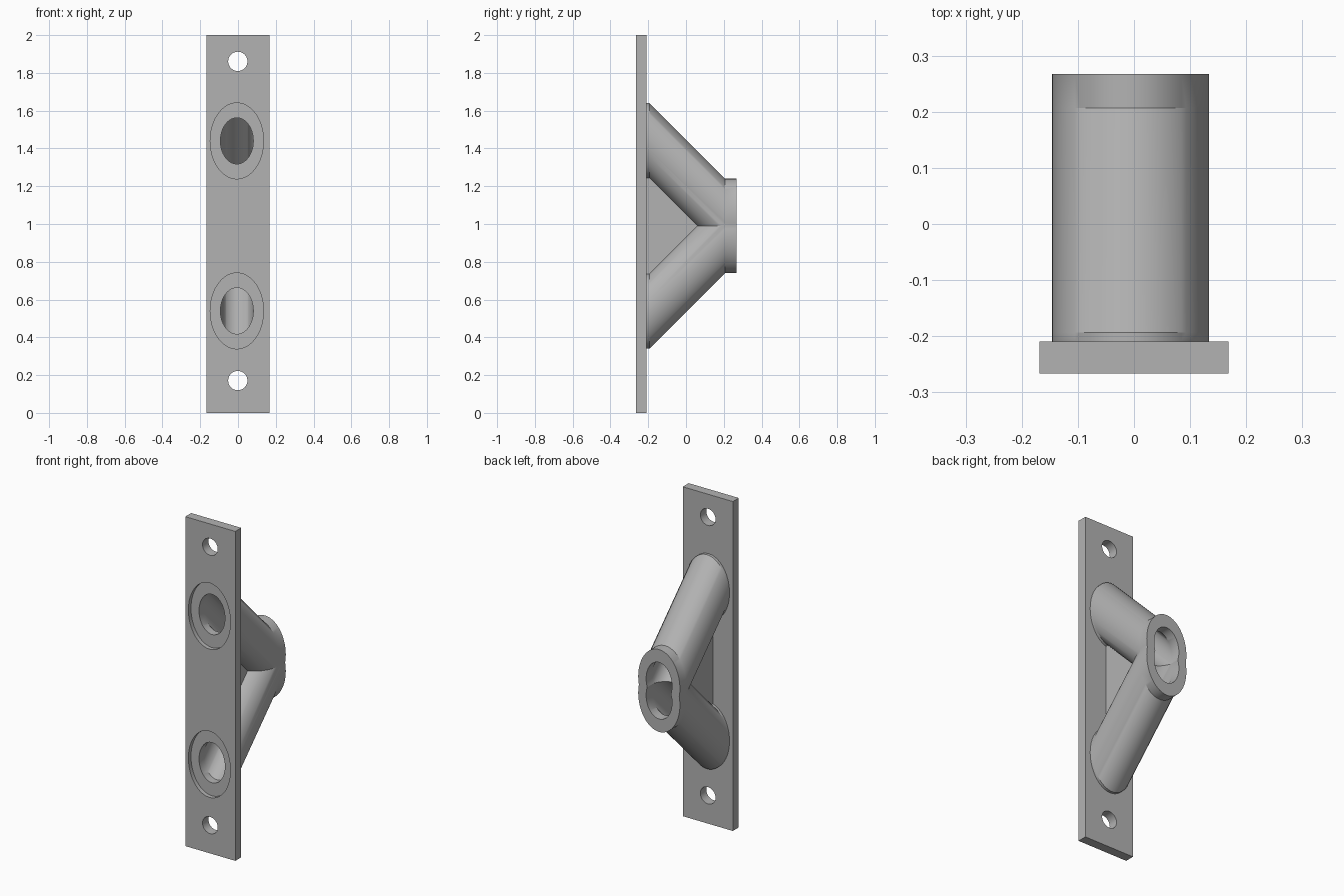
import bpy
import math

if "Cube" in bpy.data.objects:
    bpy.data.objects.remove(bpy.data.objects["Cube"])

CX = -0.006          # sideways offset of the pipes
MID = 0.99           # height where the two pipes meet
STEEL = bpy.data.materials.new("steel_grey")
STEEL.diffuse_color = (0.45, 0.45, 0.45, 1)
STEEL.use_nodes = True
STEEL.node_tree.nodes["Principled BSDF"].inputs["Base Color"].default_value = STEEL.diffuse_color


def mesh_object(name, verts, faces):
    me = bpy.data.meshes.new(name)
    me.from_pydata(verts, [], faces)
    me.materials.append(STEEL)
    ob = bpy.data.objects.new(name, me)
    bpy.context.collection.objects.link(ob)
    return ob


def loft(name, cx, rx, rz, stations, n=72):
    """Elliptical sections facing y, joined along (y, z) stations."""
    verts, faces = [], []
    for y, z in stations:
        for i in range(n):
            a = 2 * math.pi * i / n
            verts.append((cx + rx * math.cos(a), y, z + rz * math.sin(a)))
    for s in range(len(stations) - 1):
        for i in range(n):
            j = (i + 1) % n
            faces.append((s * n + i, (s + 1) * n + i, (s + 1) * n + j, s * n + j))
    last = (len(stations) - 1) * n
    faces.append(tuple(range(n)))
    faces.append(tuple(last + i for i in reversed(range(n))))
    return mesh_object(name, verts, faces)


def prism(name, x0, x1, profile):
    """Side profile of (y, z) points extruded from x0 to x1."""
    n = len(profile)
    verts = [(x, y, z) for x in (x0, x1) for y, z in profile]
    faces = [(i, i + n, (i + 1) % n + n, (i + 1) % n) for i in range(n)]
    faces += [tuple(range(n)), tuple(reversed(range(n, 2 * n)))]
    return mesh_object(name, verts, faces)


def combine(target, tool, operation):
    mod = target.modifiers.new(operation.lower(), 'BOOLEAN')
    mod.operation = operation
    mod.solver = 'EXACT'
    mod.object = tool
    bpy.context.view_layer.objects.active = target
    bpy.ops.object.modifier_apply(modifier=mod.name)
    bpy.data.objects.remove(tool, do_unlink=True)


def path(side, y_front, y_back):
    """Straight collar, 45 degree run, straight collar."""
    zf, zb = MID + side * 0.45, MID + side * 0.05
    return [(y_front, zf), (-0.193, zf), (0.207, zb), (y_back, zb)]


def fix_normals(ob):
    bpy.ops.object.select_all(action='DESELECT')
    ob.select_set(True)
    bpy.context.view_layer.objects.active = ob
    bpy.ops.object.mode_set(mode='EDIT')
    bpy.ops.mesh.select_all(action='SELECT')
    bpy.ops.mesh.normals_make_consistent(inside=False)
    bpy.ops.object.mode_set(mode='OBJECT')
    return ob


# Mounting plate
bracket = fix_normals(prism("pipe_bracket", -0.168, 0.168,
                            [(-0.266, 0), (-0.209, 0), (-0.209, 2), (-0.266, 2)]))

# Web between the pipes
web = prism("web", CX - 0.028, CX + 0.028,
            [(-0.22, MID - 0.35), (-0.22, MID + 0.35), (-0.193, MID + 0.35), (0.157, MID),
             (-0.193, MID - 0.35)])
combine(bracket, fix_normals(web), 'UNION')

# Two slanted pipes meeting at the back collar
for side in (1, -1):
    pipe = loft("pipe", CX, 0.14, 0.2, path(side, -0.235, 0.267))
    combine(bracket, fix_normals(pipe), 'UNION')

# Bores, front recesses and screw holes
for side in (1, -1):
    bore = loft("bore", CX, 0.087, 0.122, path(side, -0.35, 0.35))
    combine(bracket, fix_normals(bore), 'DIFFERENCE')
    z = MID + side * 0.45
    recess = loft("recess", CX, 0.141, 0.201, [(-0.35, z), (-0.241, z)])
    combine(bracket, fix_normals(recess), 'DIFFERENCE')
    z = 1.016 + side * 0.845
    hole = loft("screw_hole", -0.001, 0.051, 0.051, [(-0.35, z), (-0.15, z)], 48)
    combine(bracket, fix_normals(hole), 'DIFFERENCE')

# Smooth pipes with crisp rims
bpy.ops.object.select_all(action='DESELECT')
bracket.select_set(True)
bpy.context.view_layer.objects.active = bracket
bpy.ops.object.shade_smooth_by_angle(angle=math.radians(30))
